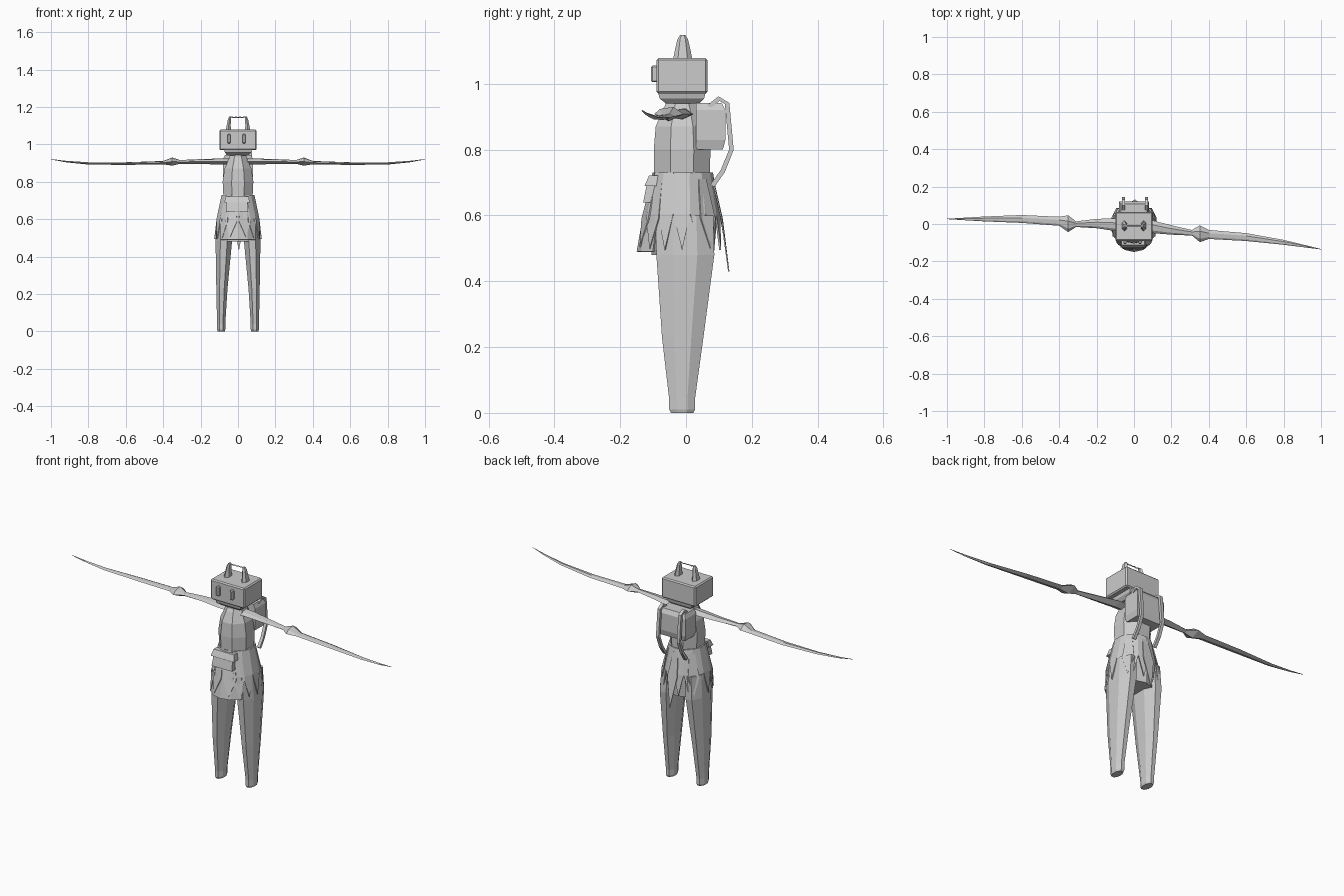
import bpy, bmesh, math
from mathutils import Vector

if "Cube" in bpy.data.objects:
    bpy.data.objects.remove(bpy.data.objects["Cube"])

grey = bpy.data.materials.new("stone grey")
grey.diffuse_color = (0.6, 0.6, 0.6, 1)
grey.use_nodes = True
grey.node_tree.nodes["Principled BSDF"].inputs["Base Color"].default_value = grey.diffuse_color


def finish(name, bm):
    bmesh.ops.recalc_face_normals(bm, faces=bm.faces)
    me = bpy.data.meshes.new(name)
    bm.to_mesh(me)
    bm.free()
    me.materials.append(grey)
    ob = bpy.data.objects.new(name, me)
    bpy.context.collection.objects.link(ob)
    return ob


def loft(name, rings):
    """Closed skin through equally sized rings of points."""
    bm = bmesh.new()
    rows = [[bm.verts.new(p) for p in r] for r in rings]
    n = len(rows[0])
    for a, b in zip(rows, rows[1:]):
        for i in range(n):
            j = (i + 1) % n
            bm.faces.new((a[i], a[j], b[j], b[i]))
    bm.faces.new(rows[0])
    bm.faces.new(rows[-1])
    return finish(name, bm)


def oval(cx, cy, z, rx, ry, n=8):
    # flat sides face the axes and the ring fills its full width
    k = 1 / math.cos(math.pi / n)
    return [(cx + rx * k * math.cos((i + .5) * math.tau / n),
             cy + ry * k * math.sin((i + .5) * math.tau / n), z) for i in range(n)]


def rect(x0, x1, y0, y1, z):
    return [(x0, y0, z), (x1, y0, z), (x1, y1, z), (x0, y1, z)]


def box(name, x0, x1, y0, y1, z0, z1, bevel=0):
    ob = loft(name, [rect(x0, x1, y0, y1, z0), rect(x0, x1, y0, y1, z1)])
    if bevel:
        m = ob.modifiers.new("edge", "BEVEL")
        m.width, m.segments = bevel, 1
    return ob


# legs
for s, side in ((-1, "left"), (1, "right")):
    loft(side + "_leg", [oval(s * x, y, z, rx, ry) for x, y, z, rx, ry in (
        (.090, -.012, 0, .019, .034), (.090, -.012, .01, .022, .039),
        (.090, -.012, .04, .022, .039), (.086, -.010, .23, .030, .063),
        (.076, -.002, .48, .044, .088), (.070, -.005, .60, .042, .088))])

# hips and torso
loft("hips", [oval(0, -.01, .48, .10, .09, 10), oval(0, -.01, .60, .10, .10, 10),
              oval(0, -.01, .73, .085, .085, 10)])
loft("torso", [oval(0, -.012, z, rx, ry) for z, rx, ry in (
    (.72, .078, .085), (.80, .082, .086), (.87, .072, .080), (.92, .050, .060), (.945, .042, .045))])
loft("neck", [oval(0, -.018, .90, .042, .045), oval(0, -.018, .96, .04, .045)])

# skirt: bell with a closed front panel and pointed petals around the sides and back
bm = bmesh.new()
N = 14


def bell(i, z, rx, ry, cy):
    a = i * math.tau / N - math.pi / 2
    return bm.verts.new((rx * math.cos(a), cy + ry * math.sin(a), z))


top = [bell(i, .73, .09, .092, -.01) for i in range(N)]
mid = [bell(i, .605, .117, .117, -.013) for i in range(N)]
for i in range(N):
    j = (i + 1) % N
    bm.faces.new((top[i], top[j], mid[j], mid[i]))
    if i in (0, 1, N - 1, N - 2):
        low = [bell(k, .49, .120, .130, -.02) for k in (i, i + 1)]
        bm.faces.new((mid[i], mid[j], low[1], low[0]))
    else:
        bm.faces.new((mid[i], mid[j], bell(i + .5, .495, .127, .122, -.012)))
bmesh.ops.remove_doubles(bm, verts=bm.verts, dist=.0005)
skirt = finish("skirt", bm)
skirt.modifiers.new("cloth", "SOLIDIFY").thickness = .006


# overlapping outer petals
def petal(name, a, tip_z, tip_r, w=.22):
    d = Vector((math.cos(a), math.sin(a), 0))
    t = Vector((-d.y, d.x, 0))
    c = Vector((0, -.01, 0))
    bm = bmesh.new()
    pts = [c + d * .094 + t * .015 + Vector((0, 0, .71)), c + d * .094 - t * .015 + Vector((0, 0, .71)),
           c + d * .121 - t * w * .13 + Vector((0, 0, .59)), c + d * tip_r + Vector((0, 0, tip_z)),
           c + d * .121 + t * w * .13 + Vector((0, 0, .59))]
    bm.faces.new([bm.verts.new(p) for p in pts])
    finish(name, bm).modifiers.new("cloth", "SOLIDIFY").thickness = .004


for k, deg in enumerate((-50, -130, 40, 140)):
    petal("petal_%d" % k, math.radians(deg), .50, .132)
petal("tail_petal", math.radians(88), .43, .142)
petal("front_petal_right", math.radians(-72), .505, .138, .26)
petal("front_petal_left", math.radians(-108), .505, .138, .26)

# belt pouch with flap
loft("pouch", [rect(-.065, .055, -.130, -.09, .64), rect(-.060, .050, -.117, -.085, .705)])
loft("pouch_flap", [rect(-.073, .063, -.126, -.09, .69), rect(-.066, .056, -.112, -.085, .722)])

# head, jaw and eyes
box("head", -.10, .10, -.09, .065, .97, 1.078, .006)
loft("jaw", [rect(-.055, .055, -.06, .04, .94), rect(-.07, .07, -.08, .055, .955),
             rect(-.075, .075, -.085, .06, .975)])
for x, side in ((-.048, "left"), (.032, "right")):
    box(side + "_eye", x - .009, x + .009, -.106, -.085, 1.005, 1.055, .004)

# horns and the thin scalloped cord between them
for s, side in ((-1, "left"), (1, "right")):
    loft(side + "_horn", [oval(s * x, -.010, z, rx, ry, 6) for x, z, rx, ry in (
        (.052, 1.07, .015, .026), (.050, 1.10, .011, .021),
        (.046, 1.135, .008, .014), (.042, 1.148, .005, .007))])
loft("cord", [[(x, -.010 + .004 * math.cos(a), 1.143 + .003 * (i % 2) + .003 * math.sin(a))
               for a in (0, math.pi / 2, math.pi, math.pi * 1.5)]
              for i, x in enumerate(-.044 + .011 * k for k in range(9))])

# arms flowing into long blades: x, centre y, half depth, centre z, half height
blade_r = ((.03, -.012, .035, .908, .018), (.10, -.015, .034, .908, .016), (.20, -.032, .025, .908, .013),
           (.31, -.047, .015, .906, .010), (.352, -.052, .045, .908, .022), (.40, -.056, .024, .902, .009),
           (.60, -.070, .021, .897, .007), (.80, -.098, .013, .898, .006), (.92, -.120, .006, .908, .004),
           (1.0, -.135, .001, .920, .001))
offset_l = (0, .003, .016, .034, .052, .060, .066, .090, .120, .142, .160)
for s, side in ((-1, "left"), (1, "right")):
    rings = []
    for x, y, hy, z, hz in blade_r:
        if s < 0:
            y = .0 + .027 * min(1, x / .6) - .01 * (1 - min(1, x / .6))
            y = y - .010 if .3 < x < .38 else y
        rings.append([(s * x, y + hy, z), (s * x, y + hy * .3, z + hz),
                      (s * x, y - hy * .6, z + hz * .7), (s * x, y - hy, z),
                      (s * x, y, z - hz)])
    loft(side + "_arm_blade", rings)

# back pack
loft("pack", [rect(-.072, .072, .03, .112, .80), rect(-.08, .08, .03, .120, .83),
              rect(-.08, .08, .03, .120, .92), rect(-.07, .07, .03, .108, .942)])

# straps looping behind the pack
path = ((.07, .93), (.10, .955), (.125, .94), (.138, .80), (.112, .735), (.08, .69))
for x, side in ((-.055, "left"), (.068, "right")):
    rings = []
    for i, (y, z) in enumerate(path):
        a, b = path[max(i - 1, 0)], path[min(i + 1, len(path) - 1)]
        n = Vector((-(b[1] - a[1]), b[0] - a[0])).normalized() * .007
        rings.append([(x + dx, y + k * n.x, z + k * n.y) for dx, k in
                      ((-.008, -1), (.008, -1), (.008, 1), (-.008, 1))])
    loft(side + "_strap", rings)
